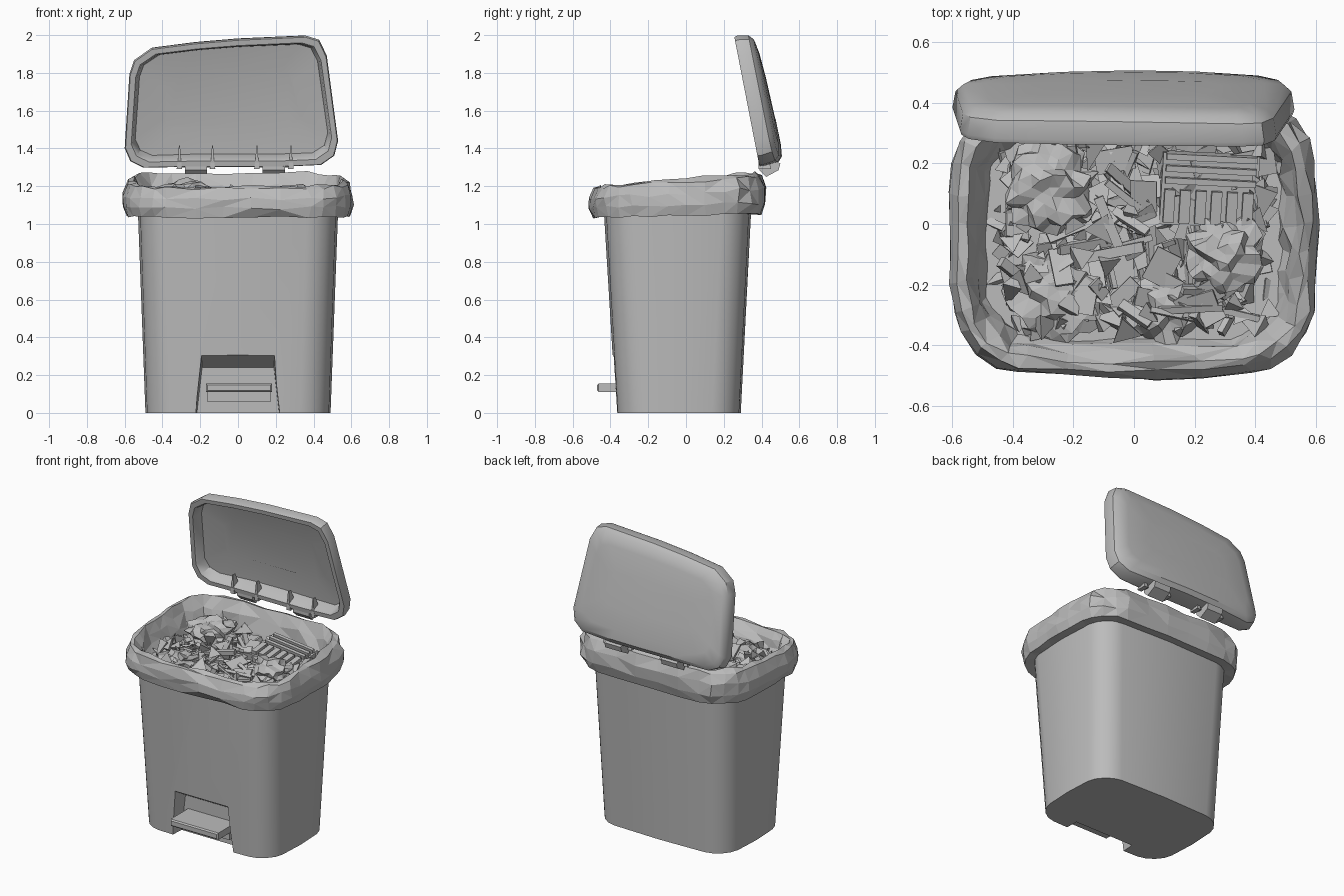
import bpy, bmesh, math, random
from mathutils import Vector, Matrix, Euler

random.seed(7)
cube = bpy.data.objects.get("Cube")
if cube:
    bpy.data.objects.remove(cube)

grey = bpy.data.materials.new("plain_grey")
grey.use_nodes = True
grey.diffuse_color = (0.5, 0.5, 0.5, 1)
grey.node_tree.nodes["Principled BSDF"].inputs["Base Color"].default_value = (0.5, 0.5, 0.5, 1)


def finish(name, bm, smooth=None):
    bmesh.ops.recalc_face_normals(bm, faces=bm.faces)
    mesh = bpy.data.meshes.new(name)
    bm.to_mesh(mesh)
    bm.free()
    mesh.materials.append(grey)
    obj = bpy.data.objects.new(name, mesh)
    bpy.context.collection.objects.link(obj)
    if smooth:
        shade(obj, smooth)
    return obj


def shade(obj, angle):
    bpy.ops.object.select_all(action='DESELECT')
    obj.select_set(True)
    bpy.context.view_layer.objects.active = obj
    bpy.ops.object.shade_smooth_by_angle(angle=math.radians(angle))


def loft(bm, rings, cap_start=True, cap_end=True):
    """Skin a stack of closed rings holding the same number of points."""
    loops = [[bm.verts.new(p) for p in ring] for ring in rings]
    n = len(loops[0])
    for a, b in zip(loops, loops[1:]):
        for i in range(n):
            j = (i + 1) % n
            bm.faces.new((a[i], a[j], b[j], b[i]))
    if cap_start:
        bm.faces.new(loops[0][::-1])
    if cap_end:
        bm.faces.new(loops[-1])


def outline(hx, y0, y1, r, bow, arc=4, side=2):
    """Rounded rectangle with sides that bulge slightly outward."""
    hy, cy = (y1 - y0) / 2, (y0 + y1) / 2
    corners = []
    for k, (sx, sy) in enumerate([(1, 1), (-1, 1), (-1, -1), (1, -1)]):
        for i in range(arc + 1):
            a = math.pi / 2 * (k + i / arc)
            corners.append(Vector((sx * (hx - r) + r * math.cos(a), sy * (hy - r) + r * math.sin(a))))
    pts = []
    for i, p in enumerate(corners):
        q = corners[(i + 1) % len(corners)]
        steps = side if i % (arc + 1) == arc else 1
        pts += [p.lerp(q, s / steps) for s in range(steps)]
    return [(p.x * (1 - bow * (p.y / hy) ** 2), cy + p.y * (1 - bow * (p.x / hx) ** 2)) for p in pts]


def box(bm, lo, hi, matrix=Matrix()):
    lo, hi = Vector(lo), Vector(hi)
    m = Matrix.Translation((lo + hi) / 2) @ Matrix.Diagonal((*(hi - lo), 1))
    bmesh.ops.create_cube(bm, size=1, matrix=matrix @ m)


def prism(bm, profile, x0, x1):
    """Extrude a (y, z) profile along x."""
    loft(bm, [[(x, y, z) for y, z in profile] for x in (x0, x1)])


# Tapered bin body
bm = bmesh.new()
loft(bm, [[(x, y, z) for x, y in outline(hx, y0, y1, 0.14, 0.055)]
          for z, hx, y0, y1 in [(0, 0.49, -0.37, 0.29), (1.07, 0.53, -0.435, 0.345)]])
body = finish("bin_body", bm)

# Pedal recess with a sloping ceiling
bm = bmesh.new()
loft(bm, [[(-w, -0.6, z), (w, -0.6, z), (w * 0.95, y, zb), (-w * 0.95, y, zb)]
          for w, z, y, zb in [(0.235, -0.05, -0.28, -0.05), (0.2, 0.435, -0.28, 0.24)]])
cutter = finish("recess_cutter", bm)
cutter.hide_render = True
mod = body.modifiers.new("pedal_recess", 'BOOLEAN')
mod.operation = 'DIFFERENCE'
mod.solver = 'EXACT'
mod.object = cutter
bpy.context.view_layer.objects.active = body
bpy.ops.object.modifier_apply(modifier=mod.name)
bpy.data.objects.remove(cutter)
shade(body, 30)

# Foot pedal with its arm running back into the bin
bm = bmesh.new()
box(bm, (-0.17, -0.47, 0.11), (0.18, -0.27, 0.155))
bmesh.ops.bevel(bm, geom=[e for e in bm.edges if all(v.co.y < -0.4 for v in e.verts)],
                offset=0.008, segments=1, affect='EDGES')
box(bm, (-0.165, -0.34, 0.06), (0.175, -0.27, 0.11))
finish("foot_pedal", bm)

# Crumpled liner folded over the rim; rows are inset, height, tilt, crumple
bm = bmesh.new()
rings = []
for inset, z, tilt, rough in [(0.1, 1.055, 0, 0), (0.02, 1.045, 0.02, 0.006), (0, 1.1, 0.03, 0.01),
                              (0.004, 1.165, 0.06, 0.01), (0.025, 1.225, 0.07, 0.01),
                              (0.055, 1.24, 0.09, 0.01), (0.085, 1.18, 0.06, 0.014),
                              (0.105, 1.11, 0, 0.016), (0.13, 1.05, 0, 0.01)]:
    ring = outline(0.61 - inset, -0.51 + inset, 0.425 - inset, 0.2 - inset / 2, 0.06, 4, 5)
    rings.append([Vector((x, y, z + tilt * y)) +
                  Vector([random.uniform(-rough, rough) for _ in range(3)]) for x, y in ring])
loft(bm, rings, cap_start=False)
bmesh.ops.triangulate(bm, faces=bm.faces)
finish("bin_liner", bm)

# Open lid: (x, up) rim points, leaning back and slightly askew
rim = [(0, 0), (-0.25, 0), (-0.5, -0.005), (-0.57, 0.03), (-0.6, 0.1), (-0.575, 0.5), (-0.55, 0.575),
       (-0.46, 0.64), (-0.23, 0.67), (0, 0.69), (0.36, 0.707), (0.43, 0.685), (0.47, 0.6),
       (0.53, 0.14), (0.51, 0.06), (0.44, 0.01), (0.22, 0)]
lean = Matrix.Translation((0, 0.39, 1.3)) @ Matrix.Rotation(math.radians(11), 4, 'X')


def lid_ring(inset, depth, crown):
    """Rim outline shrunk inward, pushed back and crowned toward the hinge side."""
    cx, cu, ring = -0.03, 0.345, []
    for x, u in rim:
        px = cx + (x - cx) * (1 - inset / 0.56)
        pu = cu + (u - cu) * (1 - inset / 0.35)
        bulge = 0.035 * (1 - (px / 0.6) ** 2) * (1 - pu / 0.9)
        ring.append(lean @ Vector((px, depth + crown * bulge, pu)))
    return ring


bm = bmesh.new()
loft(bm, [lid_ring(*row) for row in [
    (0.2, 0.075, 1), (0.055, 0.06, 1), (0.042, 0.01, 0), (0.034, 0, 0), (0.005, 0, 0), (0, 0.015, 0),
    (0.01, 0.07, 1), (0.035, 0.093, 1), (0.1, 0.102, 1), (0.24, 0.106, 1)]])
finish("lid", bm, 35)

# Hinges: paired tapering fins, a knuckle block and a pin
for name, x0, x1 in [("right_hinge", -0.31, -0.135), ("left_hinge", 0.1, 0.28)]:
    bm = bmesh.new()
    for x in (x0, x1):
        rings = [[(x - w, 0.385, z), (x + w, 0.385, z), (x + w, y, z), (x - w, y, z)]
                 for w, y, z in [(0.015, 0.45, 1.29), (0.008, 0.44, 1.34), (0.003, 0.41, 1.415)]]
        loft(bm, rings)
    prism(bm, [(0.39, 1.285), (0.39, 1.33), (0.46, 1.34), (0.5, 1.32), (0.49, 1.285), (0.425, 1.25)],
          x0 + 0.03, x1 - 0.03)
    box(bm, (x0, 0.41, 1.3), (x1, 0.435, 1.325))
    finish(name, bm)


# Rubbish
def crumple(name, centre, radius, squash):
    bm = bmesh.new()
    bmesh.ops.create_icosphere(bm, subdivisions=3, radius=radius)
    for v in bm.verts:
        v.co *= random.uniform(0.7, 1.12)
        v.co.z *= squash
        v.co += Vector(centre)
    bmesh.ops.dissolve_degenerate(bm, dist=0.02, edges=bm.edges)
    finish(name, bm)


crumple("paper_ball_back", (-0.28, 0.12, 1.14), 0.16, 0.65)
crumple("paper_ball_front", (0.3, -0.1, 1.12), 0.14, 0.65)
crumple("crushed_wrapper", (-0.25, -0.22, 1.08), 0.18, 0.4)
crumple("crushed_bag", (0.1, -0.27, 1.07), 0.14, 0.5)


def scatter(name, count, size_range):
    bm = bmesh.new()
    for _ in range(count):
        x, y = random.uniform(-0.42, 0.42), random.uniform(-0.31, 0.25)
        half = Vector([random.uniform(*s) / 2 for s in size_range])
        turn = Euler((random.uniform(-0.5, 0.5), random.uniform(-0.5, 0.5), random.uniform(0, math.pi)))
        m = Matrix.Translation((x, y, random.uniform(1.06, 1.15))) @ turn.to_matrix().to_4x4()
        box(bm, -half, half, m)
    finish(name, bm)


scatter("sticks", 60, [(0.1, 0.24), (0.015, 0.035), (0.01, 0.03)])
scatter("card_scraps", 60, [(0.06, 0.16), (0.04, 0.09), (0.004, 0.015)])

bm = bmesh.new()
for _ in range(180):
    x, y = random.uniform(-0.45, 0.45), random.uniform(-0.34, 0.28)
    bmesh.ops.create_cone(bm, cap_ends=True, segments=3, radius1=random.uniform(0.025, 0.06), radius2=0,
                          depth=random.uniform(0.05, 0.13),
                          matrix=Matrix.Translation((x, y, random.uniform(1.06, 1.14))) @
                          Euler([random.uniform(0, 6) for _ in range(3)]).to_matrix().to_4x4())
finish("paper_shards", bm)

# Ribbed carton lying on the heap
bm = bmesh.new()
tip = Matrix.Translation((0.25, 0.11, 1.15)) @ Euler((0.15, 0.08, -0.05)).to_matrix().to_4x4()
box(bm, (-0.16, -0.12, -0.05), (0.16, 0.12, 0), tip)
for i in range(6):
    x = -0.15 + i * 0.052
    box(bm, (x, -0.11, 0), (x + 0.035, 0.0, 0.025), tip)
for y in (0.02, 0.06, 0.1):
    box(bm, (-0.15, y, 0), (0.15, y + 0.02, 0.025), tip)
finish("ribbed_carton", bm)
